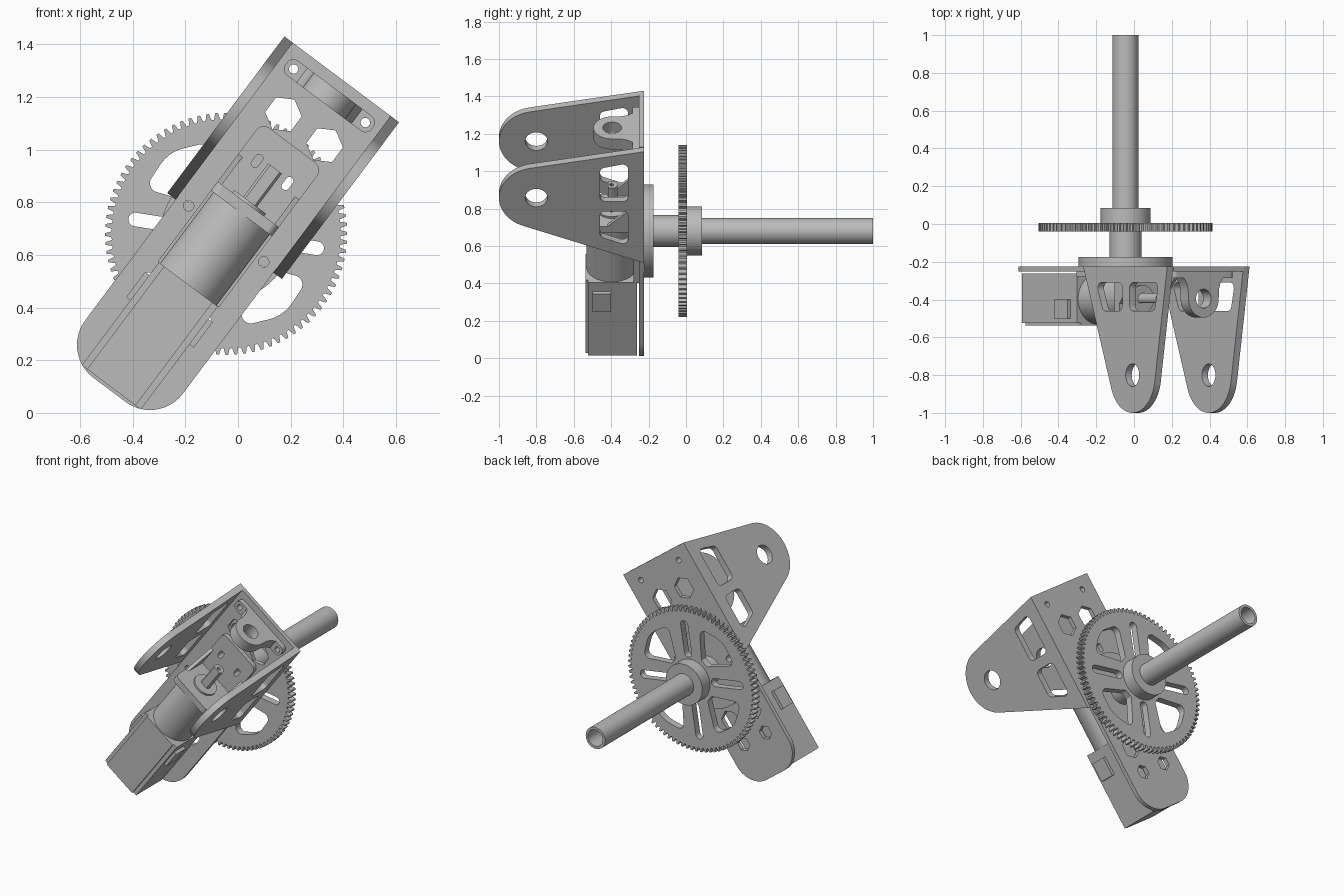
import bpy, bmesh
from math import sin, cos, tan, pi, radians
from mathutils import Matrix, Vector

cube = bpy.data.objects.get("Cube")
if cube:
    bpy.data.objects.remove(cube, do_unlink=True)

GREY = (0.5, 0.5, 0.5, 1)
metal = bpy.data.materials.new("plain grey metal")
metal.use_nodes = True
metal.diffuse_color = GREY
metal.node_tree.nodes["Principled BSDF"].inputs["Base Color"].default_value = GREY

# The whole assembly leans sideways around the output shaft
LEAN = Matrix.Translation((-0.045, 0, 0.68)) @ Matrix.Rotation(radians(36.8), 4, 'Y')
# Profile planes: columns give the directions of profile u, profile v and depth
PLANES = {
    "front": Matrix(((1, 0, 0), (0, 0, 1), (0, 1, 0))).to_4x4(),
    "side": Matrix(((0, 0, 1), (1, 0, 0), (0, 1, 0))).to_4x4(),
    "end": Matrix.Identity(4),
}


def arc(u, v, r, start=0, end=360, n=40):
    full = end - start == 360
    steps = n if full else n + 1
    angles = [radians(start + (end - start) * i / n) for i in range(steps)]
    return [(u + r * cos(t), v + r * sin(t)) for t in angles]


def rect(u0, v0, u1, v1):
    return [(u0, v0), (u1, v0), (u1, v1), (u0, v1)]


def fillet(points, radii, n=8):
    """Round the corners of a polygon; radii is one number or one per corner."""
    if not isinstance(radii, (list, tuple)):
        radii = [radii] * len(points)
    out = []
    for i, r in enumerate(radii):
        p = Vector(points[i])
        if r == 0:
            out.append(tuple(p))
            continue
        d1 = (Vector(points[i - 1]) - p).normalized()
        d2 = (Vector(points[(i + 1) % len(points)]) - p).normalized()
        half = d1.angle(d2) / 2
        centre = p + (d1 + d2).normalized() * r / sin(half)
        a = p + d1 * (r / tan(half)) - centre
        b = p + d2 * (r / tan(half)) - centre
        out += [tuple(centre + a.lerp(b, k / n).normalized() * r) for k in range(n + 1)]
    return out


def capsule(p, q, r):
    d = Vector(q) - Vector(p)
    t = Vector((1, 0)).angle_signed(d) * -180 / pi if d.length else 0
    return arc(*q, r, t - 90, t + 90, 10) + arc(*p, r, t + 90, t + 270, 10)


def prism(name, plane, d0, d1, outline, holes=()):
    """Extrude an outline with holes from depth d0 to d1."""
    curve = bpy.data.curves.new(name, 'CURVE')
    curve.dimensions = '2D'
    curve.fill_mode = 'BOTH'
    curve.extrude = abs(d1 - d0) / 2
    for loop in [outline, *holes]:
        spline = curve.splines.new('POLY')
        spline.points.add(len(loop) - 1)
        for point, (u, v) in zip(spline.points, loop):
            point.co = (u, v, 0, 1)
        spline.use_cyclic_u = True
    temp = bpy.data.objects.new(name, curve)
    bpy.context.collection.objects.link(temp)
    bpy.context.view_layer.update()
    graph = bpy.context.evaluated_depsgraph_get()
    mesh = bpy.data.meshes.new_from_object(temp.evaluated_get(graph))
    bpy.data.objects.remove(temp, do_unlink=True)
    bpy.data.curves.remove(curve)
    mesh.transform(LEAN @ PLANES[plane] @ Matrix.Translation((0, 0, (d0 + d1) / 2)))
    bm = bmesh.new()
    bm.from_mesh(mesh)
    bmesh.ops.remove_doubles(bm, verts=bm.verts, dist=1e-5)
    bmesh.ops.recalc_face_normals(bm, faces=bm.faces)
    bm.to_mesh(mesh)
    bm.free()
    mesh.materials.clear()
    mesh.materials.append(metal)
    mesh.shade_smooth()
    mesh.set_sharp_from_angle(angle=radians(30))
    mesh.name = name
    obj = bpy.data.objects.new(name, mesh)
    bpy.context.collection.objects.link(obj)
    return obj


SIDES = (("left", 1), ("right", -1))

# Back plate with hexagonal, screw and slot holes
plate_holes, slots = [], []
for _, s in SIDES:
    plate_holes.append(arc(s * 0.098, 0.494, 0.07, 30, 390, 6))
    plate_holes.append(arc(s * 0.098, -0.33, 0.065, 30, 390, 6))
    plate_holes.append(arc(s * 0.098, -0.49, 0.045, 30, 390, 6))
    plate_holes.append(arc(s * 0.17, 0.655, 0.018, n=16))
    plate_holes.append(arc(s * 0.178, 0, 0.02, n=16))
    slots.append(capsule((s * 0.072, 0.28), (s * 0.072, 0.305), 0.015))
prism("back_plate", "front", -0.252, -0.225,
      fillet(rect(-0.232, -0.74, 0.232, 0.733), [0.155, 0.155, 0, 0]),
      plate_holes + slots)

# Tapered side flanges with windows and pivot holes
flange = [(-0.225, -0.01), (-0.225, 0.733)] + arc(-0.8, 0.425, 0.2, 100, 249, 28)
windows = [
    fillet([(-0.31, 0.4), (-0.31, 0.655), (-0.46, 0.62), (-0.46, 0.4)], 0.03),
    fillet([(-0.31, 0.105), (-0.31, 0.335), (-0.46, 0.335), (-0.46, 0.165)], 0.03),
    arc(-0.8, 0.425, 0.06),
]
for label, s in SIDES:
    prism(label + "_flange", "side", s * 0.232, s * 0.272, flange, windows)

# Lug with feet near the top of the plate
shoulder = [(-0.13, -0.252), (-0.13, -0.285), (-0.112, -0.31), (-0.102, -0.345)]
prism("lug", "end", 0.62, 0.69,
      shoulder + arc(0, -0.395, 0.1, 180, 360, 24)
      + [(-u, v) for u, v in reversed(shoulder)],
      [arc(0, -0.395, 0.05)])
for label, s in SIDES:
    prism(label + "_lug_foot", "front", -0.285, -0.252,
          fillet(rect(s * 0.13, 0.62, s * 0.205, 0.69), [0, 0.03, 0.03, 0]),
          [arc(s * 0.17, 0.655, 0.018, n=16)])

# Motor mount: base, upright wall and gussets
prism("motor_mount_base", "front", -0.28, -0.252,
      fillet(rect(-0.145, -0.24, 0.145, 0.42), [0, 0, 0.035, 0.035]), slots)
prism("motor_mount_wall", "end", 0.097, 0.14,
      fillet(rect(-0.145, -0.535, 0.145, -0.28), [0.03, 0.03, 0, 0]))
for label, s in SIDES:
    prism(label + "_gusset", "side", s * 0.125, s * 0.145,
          [(-0.28, 0.14), (-0.28, 0.27), (-0.42, 0.14)])

# Motor: body, gearbox, boss and flat-sided shaft
AXIS = -0.398
prism("motor_body", "end", -0.728, -0.24,
      [(-0.14, -0.262), (-0.14, -0.525), (-0.115, -0.525), (-0.115, -0.538),
       (0.115, -0.538), (0.115, -0.525), (0.14, -0.525), (0.14, -0.262)])
for label, s in SIDES:
    prism(label + "_motor_clip", "end", -0.42, -0.3,
          rect(s * 0.14, -0.5, s * 0.16, -0.4))
prism("gearbox", "end", -0.24, 0.097, arc(0, AXIS, 0.134, n=56))
prism("shaft_boss", "end", 0.14, 0.152, arc(0, AXIS, 0.075))
prism("motor_shaft", "end", 0.152, 0.31,
      [(u, max(v, AXIS - 0.02)) for u, v in arc(0, AXIS, 0.032, n=24)],
      [arc(0, AXIS, 0.011, n=12)])

# Bearing disc and spacer behind the plate
prism("bearing_disc", "front", -0.225, -0.175, arc(0, 0, 0.25, n=64),
      [arc(s * 0.178, 0, 0.02, n=16) for _, s in SIDES])
prism("spacer", "front", -0.175, -0.04, arc(0, 0, 0.085))

# Spur gear with alternating wedge openings and radial slots
TEETH = 84
teeth = []
for i in range(TEETH):
    for part, r in ((0, 0.435), (0.3, 0.435), (0.5, 0.46), (0.8, 0.46)):
        t = 2 * pi * (i + part) / TEETH
        teeth.append((r * cos(t), r * sin(t)))


def polar(r, degrees):
    return (r * cos(radians(degrees)), r * sin(radians(degrees)))


openings = []
for k in range(4):
    # Angles are turned back by the lean so they follow the tilted frame
    w = 35 + 36.8 + 90 * k
    openings.append(fillet([polar(0.16, w - 9), polar(0.355, w - 26), polar(0.38, w),
                            polar(0.355, w + 26), polar(0.16, w + 9)],
                           [0.015, 0.035, 0.15, 0.035, 0.015]))
    openings.append(capsule(polar(0.17, w + 46), polar(0.35, w + 46), 0.026))
prism("spur_gear", "front", -0.04, 0.005, teeth, openings)

# Gear hub and hollow output shaft
prism("gear_hub", "front", 0.005, 0.085, arc(0, 0, 0.132, n=56), [arc(0, 0, 0.07)])
prism("output_shaft", "front", 0.005, 1.0, arc(0, 0, 0.07), [arc(0, 0, 0.053)])
